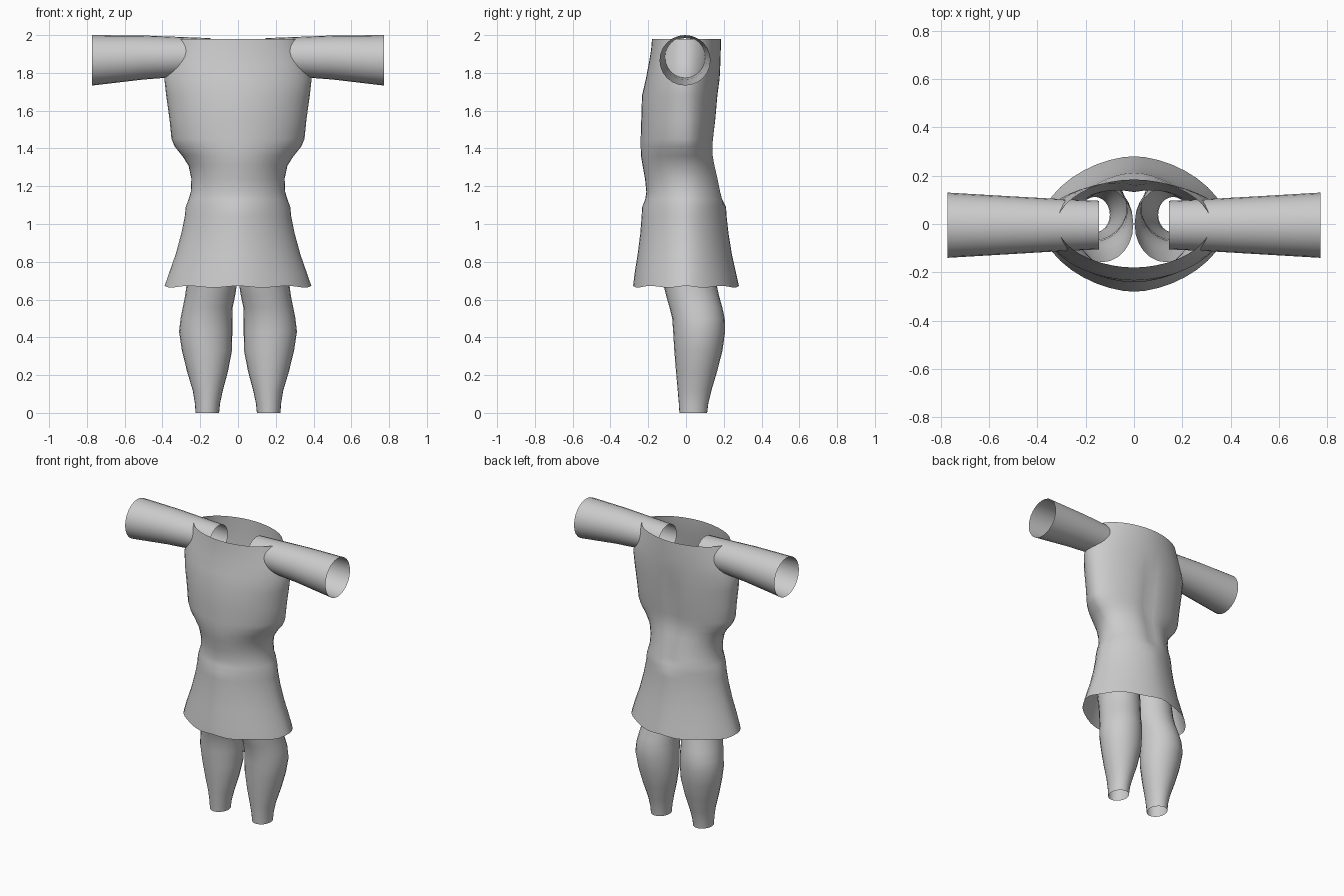
import bpy, bmesh, math

cloth = bpy.data.materials.new("light grey cloth")
cloth.diffuse_color = (0.6, 0.6, 0.6, 1)


def loft(name, rings):
    """Open tube through rings of points."""
    bm = bmesh.new()
    loops = [[bm.verts.new(p) for p in ring] for ring in rings]
    n = len(loops[0])
    for a, b in zip(loops, loops[1:]):
        for i in range(n):
            j = (i + 1) % n
            bm.faces.new((a[i], a[j], b[j], b[i]))
    bmesh.ops.recalc_face_normals(bm, faces=bm.faces)
    mesh = bpy.data.meshes.new(name)
    bm.to_mesh(mesh)
    bm.free()
    mesh.materials.append(cloth)
    for f in mesh.polygons:
        f.use_smooth = True
    obj = bpy.data.objects.new(name, mesh)
    bpy.context.collection.objects.link(obj)
    return obj


def oval(n, power=2.0):
    """Unit superellipse points."""
    e = 2 / power
    for i in range(n):
        t = 2 * math.pi * i / n
        c, s = math.cos(t), math.sin(t)
        yield t, math.copysign(abs(c) ** e, c), math.copysign(abs(s) ** e, s)


# Tunic: height, half width, front y, back y
tunic = [(0.668, 0.388, -0.28, 0.28), (0.74, 0.365, -0.272, 0.265),
         (0.84, 0.33, -0.256, 0.243), (0.95, 0.30, -0.242, 0.225),
         (1.04, 0.282, -0.235, 0.215), (1.09, 0.277, -0.232, 0.212),
         (1.13, 0.262, -0.216, 0.203), (1.17, 0.25, -0.21, 0.192),
         (1.24, 0.247, -0.217, 0.178), (1.31, 0.262, -0.23, 0.16),
         (1.36, 0.295, -0.238, 0.15), (1.41, 0.335, -0.24, 0.147),
         (1.45, 0.352, -0.24, 0.15), (1.55, 0.362, -0.237, 0.162),
         (1.68, 0.38, -0.233, 0.173), (1.77, 0.39, -0.212, 0.178),
         (1.85, 0.37, -0.197, 0.182), (1.92, 0.342, -0.185, 0.184),
         (1.98, 0.32, -0.18, 0.184)]
rings = []
for k, (z, w, front, back) in enumerate(tunic):
    ring = []
    for t, x, y in oval(40, 1.75 if z < 1.1 else 1.9):
        yy = y * (back if y > 0 else -front)
        # shallow groove along the spine
        if y > 0 and 1.1 < z < 1.75:
            yy -= 0.015 * math.exp(-(x * w / 0.05) ** 2)
        # gently waved hem
        dz = 0.005 * math.cos(8 * t) if k == 0 else 0
        ring.append((x * w, yy, z + dz))
    rings.append(ring)
loft("tunic", rings)

# Legs: height, inner x, outer x, front y, back y
leg = [(0, 0.10, 0.225, -0.035, 0.112), (0.05, 0.095, 0.228, -0.038, 0.118),
       (0.12, 0.08, 0.24, -0.044, 0.135), (0.22, 0.053, 0.27, -0.053, 0.165),
       (0.33, 0.032, 0.297, -0.062, 0.193), (0.43, 0.03, 0.312, -0.068, 0.207),
       (0.50, 0.03, 0.304, -0.073, 0.205), (0.56, 0.028, 0.292, -0.088, 0.192),
       (0.62, 0.015, 0.28, -0.105, 0.175), (0.68, 0.006, 0.272, -0.12, 0.162),
       (0.78, 0.003, 0.265, -0.145, 0.152), (0.86, 0.003, 0.26, -0.158, 0.15)]
# Sleeves: x, front y, back y, bottom z, top z
sleeve = [(0.145, -0.105, 0.096, 1.79, 1.984), (0.30, -0.112, 0.103, 1.78, 1.99),
          (0.50, -0.124, 0.114, 1.765, 1.998), (0.772, -0.14, 0.13, 1.733, 2.0)]

for side, label in ((-1, "left"), (1, "right")):
    loft(label + "_leg", [
        [(side * ((a + b) / 2 + x * (b - a) / 2),
          (f + r) / 2 + y * (r - f) / 2, z) for t, x, y in oval(24)]
        for z, a, b, f, r in leg])
    loft(label + "_sleeve", [
        [(side * px, (f + r) / 2 + x * (r - f) / 2,
          (lo + hi) / 2 + y * (hi - lo) / 2) for t, x, y in oval(24)]
        for px, f, r, lo, hi in sleeve])
